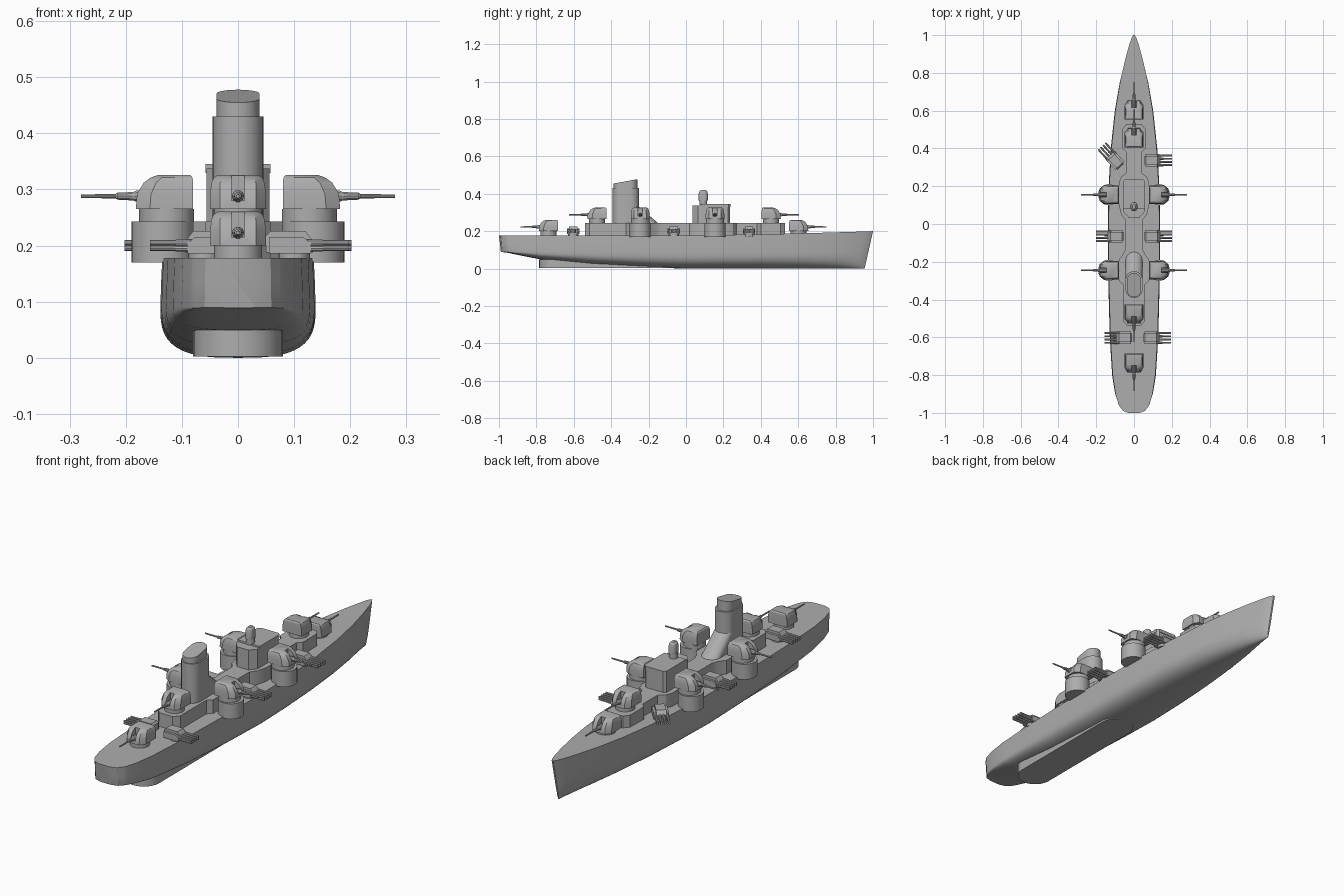
import bpy, bmesh, math
from mathutils import Matrix

if "Cube" in bpy.data.objects:
    bpy.data.objects.remove(bpy.data.objects["Cube"], do_unlink=True)

grey = bpy.data.materials.new("hull_grey")
grey.use_nodes = True
grey.diffuse_color = (0.42, 0.42, 0.42, 1)
grey.node_tree.nodes["Principled BSDF"].inputs["Base Color"].default_value = grey.diffuse_color
parts = []


def add_mesh(name, mesh, loc=(0, 0, 0), turn=0):
    obj = bpy.data.objects.new(name, mesh)
    bpy.context.collection.objects.link(obj)
    obj.location = loc
    obj.rotation_euler.z = turn
    parts.append(obj)
    return obj


def to_mesh(name, bm):
    bmesh.ops.remove_doubles(bm, verts=bm.verts, dist=1e-5)
    bmesh.ops.recalc_face_normals(bm, faces=bm.faces)
    mesh = bpy.data.meshes.new(name)
    bm.to_mesh(mesh)
    bm.free()
    mesh.materials.append(grey)
    return mesh


def loft(bm, rings):
    """Skin closed rings of equal length and cap both ends."""
    rows = [[bm.verts.new(p) for p in ring] for ring in rings]
    n = len(rows[0])
    for a, b in zip(rows, rows[1:]):
        for i in range(n):
            bm.faces.new((a[i], a[(i + 1) % n], b[(i + 1) % n], b[i]))
    bm.faces.new(rows[0])
    bm.faces.new(rows[-1])


def layers(name, outlines):
    """Loft of (outline, height) pairs; returns a mesh."""
    bm = bmesh.new()
    loft(bm, [[(x, y, z) for x, y in o] for o, z in outlines])
    return to_mesh(name, bm)


def prism(name, outline, z0, z1):
    return add_mesh(name, layers(name, [(outline, z0), (outline, z1)]))


def mirrored(half):
    return half + [(-x, y) for x, y in reversed(half)]


def stadium(r, y0, y1, n=12):
    pts = []
    for cy, start in ((y1 - r, 0), (y0 + r, math.pi)):
        for i in range(n + 1):
            a = start + math.pi * i / n
            pts.append((r * math.cos(a), cy + r * math.sin(a)))
    return pts


def circle(r, n=32):
    return [(r * math.cos(math.tau * i / n), r * math.sin(math.tau * i / n)) for i in range(n)]


def cylinder(name, r, x, y, z0, z1):
    obj = prism(name, circle(r), z0, z1)
    obj.location = (x, y, 0)


def tube(bm, x, z, stops):
    """Gun tube along +y from (y, radius) stops."""
    loft(bm, [[(x + px, y, z + pz) for px, pz in circle(r, 10)] for y, r in stops])


# Hull: straight sides above a chine, rounded bilge below
deck_plan = [(-1, .03), (-.99, .058), (-.96, .08), (-.9, .098), (-.8, .113), (-.6, .125),
             (-.3, .133), (0, .135), (.2, .131), (.4, .12), (.6, .099), (.75, .074),
             (.87, .047), (.95, .025), (.985, .013), (1, .004)]
keel_line = [(-1, .089), (-.97, .086), (-.78, .05), (-.5, .022), (-.2, .006), (0, 0), (2, 0)]


def sample(table, y):
    for (a, u), (b, v) in zip(table, table[1:]):
        if y <= b:
            return u + (v - u) * (y - a) / (b - a)
    return table[-1][1]


def hull_ring(y):
    w, keel = sample(deck_plan, y), sample(keel_line, y)
    chine = .09
    deck = .178 + .022 * max(0, y) ** 1.5
    power = 3 - .8 * max(0, y)
    half = [(w, deck), (w * 1.015, (deck + chine) / 2)]
    for i in range(13):
        a = math.pi / 2 * i / 12
        half.append((w * 1.025 * math.cos(a) ** (2 / power),
                     chine - (chine - keel) * math.sin(a) ** (2 / power)))
    ring = []
    for x, z in mirrored(half):
        rake = .045 * (1 - z / .2) * max(0, (y - .6) / .4) ** 2
        aft = .02 * (1 - z / .18) * max(0, (-y - .85) / .15)
        ring.append((x, y - rake + aft, z))
    return ring


stations = sorted({y for y, w in deck_plan} | {k / 20 for k in range(-19, 20)} | {-.78, -.97})
bm = bmesh.new()
loft(bm, [hull_ring(y) for y in stations])
add_mesh("hull", to_mesh("hull", bm))
prism("skeg", stadium(.08, -.785, -.05), 0.002, .05)

# Main deckhouse, wider beside the side guns
house = mirrored([(.035, -.54), (.058, -.515), (.058, -.32), (.08, -.3), (.08, -.19), (.058, -.16),
                  (.045, -.13), (.045, .02), (.068, .05), (.08, .1), (.08, .22), (.068, .25),
                  (.04, .27), (.04, .38), (.06, .4), (.06, .505), (.04, .53)])
prism("deckhouse", house, .17, .243)

# Bridge, roof and director
prism("bridge", mirrored([(.03, .035), (.056, .065), (.056, .225), (.045, .235)]), .24, .337)
prism("bridge_roof", mirrored([(.058, .08), (.058, .228), (.046, .238)]), .329, .345)
cylinder("director_base", .02, 0, .093, .34, .37)
dome = [(stadium(.018, .068, .117), .365), (stadium(.018, .068, .117), .4),
        (stadium(.015, .072, .113), .413), (stadium(.008, .08, .105), .42)]
add_mesh("director", layers("director", dome))

# Funnel with sloping uptake and raked cap
prism("funnel", stadium(.045, -.392, -.25), .24, .43)
add_mesh("funnel_uptake", layers("funnel_uptake", [
    (stadium(.044, -.39, -.145), .24), (stadium(.044, -.39, -.25), .33)]))
cap = stadium(.038, -.387, -.26)
bm = bmesh.new()
loft(bm, [[(x, y, .42) for x, y in cap],
          [(x, y, .455 + (y + .387) * .18) for x, y in cap]])
add_mesh("funnel_cap", to_mesh("funnel_cap", bm))


# Turret housing with a gun slot, shared by all main guns
def housing(w, back, front, c):
    return mirrored([(w, back), (w, front - c), (w - c * .7, front)])


shell = add_mesh("turret_blank", layers("turret_blank", [
    (housing(.05, -.05, .052, .025), 0), (housing(.05, -.05, .05, .025), .027),
    (housing(.047, -.05, .038, .022), .047), (housing(.043, -.049, .026, .02), .056),
    (housing(.036, -.045, .012, .015), .061)]))
bm = bmesh.new()
bmesh.ops.create_cube(bm, size=1, matrix=Matrix.Translation((0, .05, .045))
                      @ Matrix.Diagonal((.024, .07, .06, 1)))
slot = add_mesh("slot_cutter", to_mesh("slot_cutter", bm))
slot.hide_render = True
cut = shell.modifiers.new("slot", "BOOLEAN")
cut.operation, cut.object, cut.solver = "DIFFERENCE", slot, "EXACT"
graph = bpy.context.evaluated_depsgraph_get()
turret_mesh = bpy.data.meshes.new_from_object(shell.evaluated_get(graph))
for helper in (shell, slot):
    parts.remove(helper)
    bpy.data.objects.remove(helper, do_unlink=True)
bm = bmesh.new()
tube(bm, 0, .023, [(0, .011), (.05, .011), (.056, .008), (.085, .0065), (.088, .004), (.15, .0035)])
barrel_mesh = to_mesh("gun_barrel", bm)


def turret(name, x, y, z, turn):
    add_mesh(name + "_turret", turret_mesh, (x, y, z), turn)
    add_mesh(name + "_barrel", barrel_mesh, (x, y, z), turn)


for name, y, z, turn in (("aft_low", -.735, .2, math.pi), ("aft_high", -.475, .265, math.pi),
                         ("fore_high", .455, .265, 0), ("fore_low", .602, .2, 0)):
    turret(name, 0, y, z, turn)
    cylinder(name + "_barbette", .043, 0, y, z - .03, z)
for side, label in ((1, "left"), (-1, "right")):
    for y, place in ((.155, "fore"), (-.245, "aft")):
        name = f"{place}_{label}"
        turret(name, side * .13, y, .265, -side * math.pi / 2)
        cylinder(name + "_barbette", .049, side * .127, y, .24, .265)
        cylinder(name + "_sponson", .056, side * .134, y, .17, .243)

# Multiple light gun mounts, one shared mesh
bm = bmesh.new()
loft(bm, [[(x, y, z) for x, y in circle(.028, 20)] for z in (-.005, .012)])
for w, profile in ((.033, [(-.045, .008), (.03, .008), (.03, .026), (.018, .036), (-.045, .036)]),
                   (.022, [(-.05, .01), (.034, .01), (.034, .03), (.02, .048), (-.042, .048),
                           (-.05, .04)])):
    loft(bm, [[(x, y, z) for y, z in profile] for x in (-w, w)])
for i in range(4):
    for z in (.017, .027):
        tube(bm, (i - 1.5) * .017, z, [(.02, .006), (.05, .006), (.052, .005), (.097, .005)])
mount_mesh = to_mesh("light_gun_mount", bm)
quarter = math.pi / 2
for name, x, y, turn in (("mid_left", .105, -.065, -quarter), ("mid_right", -.105, -.065, quarter),
                         ("aft_left", .1, -.603, -quarter), ("aft_right", -.06, -.603, quarter),
                         ("fore_left", .105, .337, -quarter),
                         ("fore_right", -.105, .34, math.radians(42))):
    add_mesh(name + "_light_guns", mount_mesh, (x, y, .178), turn)

# Smooth round surfaces, keep hard edges
bpy.ops.object.select_all(action="DESELECT")
for obj in parts:
    obj.select_set(True)
bpy.context.view_layer.objects.active = parts[0]
bpy.ops.object.shade_smooth_by_angle(angle=math.radians(30))
